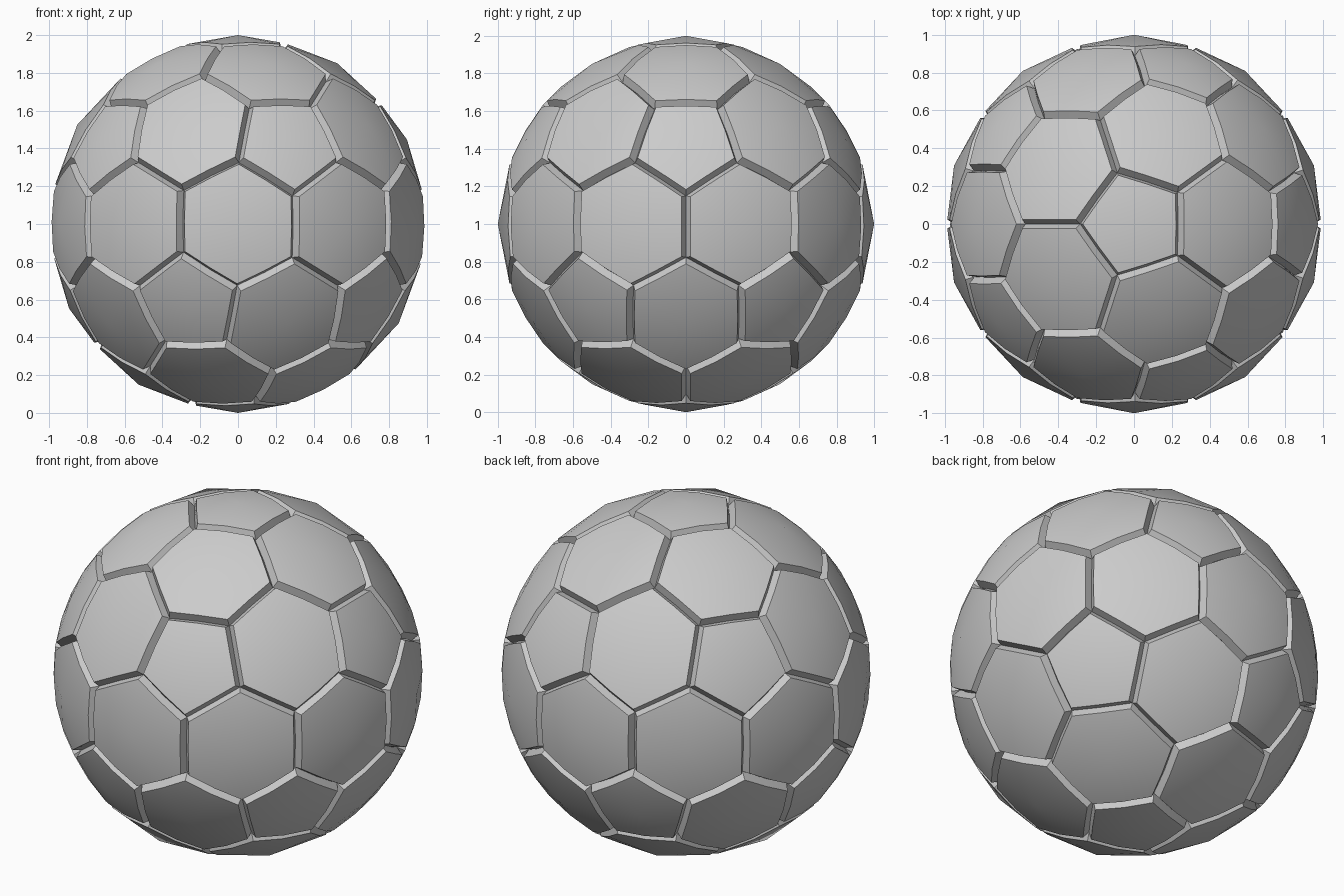
import bpy, bmesh, math
from mathutils import Vector

if "Cube" in bpy.data.objects:
    bpy.data.objects.remove(bpy.data.objects["Cube"])

FLOOR_R = 0.945      # bottom of the seams
CORNER_R = 0.99      # panel rim at corners
MID_R = 0.987        # panel rim at edge middles
HALF_GAP = 0.023     # half width of a seam
LIFT = Vector((0, 0, 1))

# Guide sphere: each of its 42 points is the centre of one panel
guide = bmesh.new()
bmesh.ops.create_icosphere(guide, subdivisions=2, radius=1)

bm = bmesh.new()
for v in guide.verts:
    c = v.co.normalized()
    x = c.orthogonal().normalized()
    y = c.cross(x)
    # Panel corners lie over the surrounding triangles, in order round the centre
    pts = [f.calc_center_median().normalized() for f in v.link_faces]
    pts.sort(key=lambda p: math.atan2(p.dot(y), p.dot(x)))
    n = len(pts)
    ring = []
    for i in range(n):
        ring += [pts[i], (pts[i] + pts[(i + 1) % n]).normalized()]
    # Rim pulled in from the seam line, walls sloping down to the seam floor
    apothem = sum((p - c).length for p in ring[1::2]) / n
    s = 1 - HALF_GAP / apothem
    rim, low = [], []
    for i, p in enumerate(ring):
        d = c.lerp(p, s).normalized()
        rim.append(bm.verts.new(d * (MID_R if i % 2 else CORNER_R) + LIFT))
        low.append(bm.verts.new(p * FLOOR_R + LIFT))
    mid = bm.verts.new(c + LIFT)
    m = len(ring)
    for i in range(0, m, 2):
        bm.faces.new((mid, rim[i - 1], rim[i], rim[i + 1]))
    for i in range(m):
        j = (i + 1) % m
        bm.faces.new((rim[i], low[i], low[j], rim[j]))
guide.free()

# Join neighbouring panels along the seam floor
bmesh.ops.remove_doubles(bm, verts=bm.verts, dist=0.0005)
bmesh.ops.recalc_face_normals(bm, faces=bm.faces)
mesh = bpy.data.meshes.new("panelled_ball")
bm.to_mesh(mesh)
bm.free()
ball = bpy.data.objects.new("panelled_ball", mesh)
bpy.context.collection.objects.link(ball)

# Smooth panels, crisp rims
bpy.context.view_layer.objects.active = ball
ball.select_set(True)
bpy.ops.object.shade_smooth_by_angle(angle=math.radians(30))
